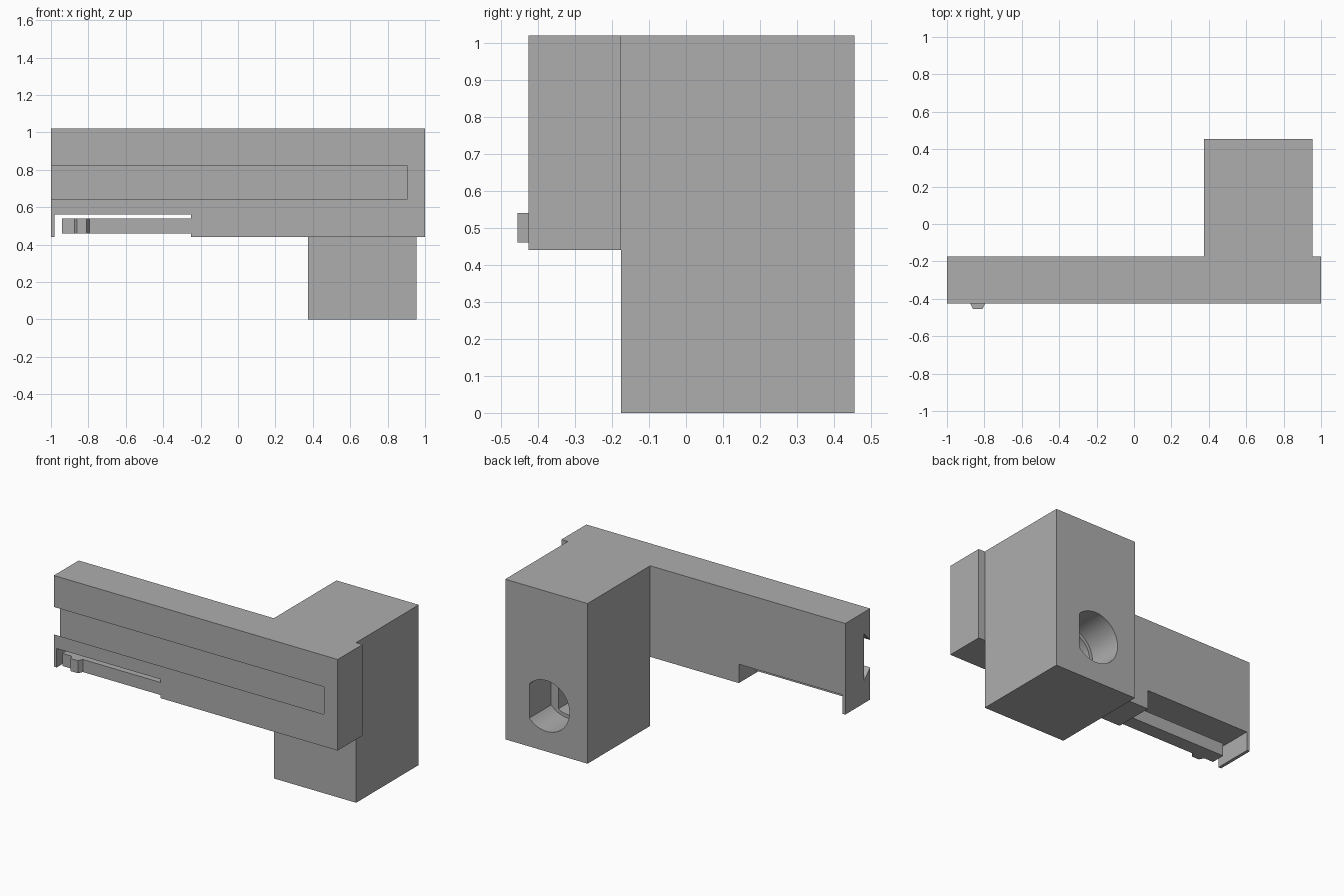
import bpy, bmesh, math
from mathutils import Vector

cube = bpy.data.objects.get("Cube")
if cube:
    bpy.data.objects.remove(cube, do_unlink=True)

grey = bpy.data.materials.new("mid_grey")
grey.use_nodes = True
tone = (0.42, 0.42, 0.42, 1)
grey.diffuse_color = tone
grey.node_tree.nodes["Principled BSDF"].inputs["Base Color"].default_value = tone


def prism(name, points, axis, start, end):
    """Extrude a flat profile along x, y or z (profile uses the other two axes)."""
    def place(a, b):
        co = [a, b]
        co.insert("xyz".index(axis), start)
        return Vector(co)
    bm = bmesh.new()
    face = bm.faces.new([bm.verts.new(place(a, b)) for a, b in points])
    grown = bmesh.ops.extrude_face_region(bm, geom=[face])["geom"]
    shift = Vector([end - start if c == axis else 0 for c in "xyz"])
    bmesh.ops.translate(bm, vec=shift,
                        verts=[g for g in grown if isinstance(g, bmesh.types.BMVert)])
    bmesh.ops.recalc_face_normals(bm, faces=bm.faces)
    mesh = bpy.data.meshes.new(name)
    bm.to_mesh(mesh)
    bm.free()
    mesh.materials.append(grey)
    obj = bpy.data.objects.new(name, mesh)
    bpy.context.collection.objects.link(obj)
    return obj


def box(name, x, y, z):
    corners = [(x[0], y[0]), (x[1], y[0]), (x[1], y[1]), (x[0], y[1])]
    return prism(name, corners, "z", *z)


def combine(target, tool, operation):
    """Apply a boolean and discard the tool."""
    mod = target.modifiers.new("boolean", "BOOLEAN")
    mod.operation, mod.solver, mod.object = operation, "EXACT", tool
    bpy.context.view_layer.objects.active = target
    bpy.ops.object.modifier_apply(modifier=mod.name)
    bpy.data.objects.remove(tool, do_unlink=True)


def bore(name, radius, flat, start, end):
    """Round hole along y with one flat side."""
    steps = 48
    half = math.acos(flat / radius)
    sweep = 2 * (math.pi - half)
    ring = [(BORE_X + radius * math.cos(half + sweep * i / steps),
             BORE_Z + radius * math.sin(half + sweep * i / steps))
            for i in range(steps + 1)]
    return prism(name, ring, "y", start, end)


FRONT, MID, BACK, TOP, UNDER = -0.425, -0.175, 0.455, 1.02, 0.44
BORE_X, BORE_Z = 0.665, 0.29

# Long bar and the rear block joined to it
body = box("body", (-1, 1), (FRONT, MID), (UNDER, TOP))
block = box("block", (0.375, 0.955), (MID, BACK), (0, TOP))
combine(body, block, "UNION")

# Dovetail groove along the front, open at the right end
low, high, flare = 0.645, 0.82, 0.06
groove = prism("groove_cutter",
               [(FRONT - flare, low + flare), (FRONT, low), (FRONT + flare, low - flare),
                (FRONT + flare, high + flare), (FRONT, high), (FRONT - flare, high - flare)],
               "x", -1.1, 0.905)
combine(body, groove, "DIFFERENCE")

# Notch under the bar, leaving a thin end wall
notch = box("notch_cutter", (-0.98, -0.25), (FRONT - 0.1, MID + 0.1), (UNDER - 0.1, 0.56))
combine(body, notch, "DIFFERENCE")

# Stepped bore in the back of the block
combine(body, bore("bore_cutter", 0.162, 0.12, BACK - 0.22, BACK + 0.1), "DIFFERENCE")
combine(body, bore("inner_bore_cutter", 0.14, 0.07, BACK - 0.4, BACK - 0.15), "DIFFERENCE")

# Spring latch arm with its tapered catch
arm_back = -0.335
catch = FRONT - 0.03
prism("latch_arm",
      [(-0.94, FRONT), (-0.875, FRONT), (-0.86, catch), (-0.81, catch), (-0.795, FRONT),
       (-0.25, FRONT), (-0.25, arm_back), (-0.94, arm_back)],
      "z", 0.46, 0.54)

# Smooth the bore walls, keep every edge crisp
bpy.ops.object.select_all(action="DESELECT")
body.select_set(True)
bpy.context.view_layer.objects.active = body
bpy.ops.object.shade_smooth_by_angle(angle=math.radians(25))
